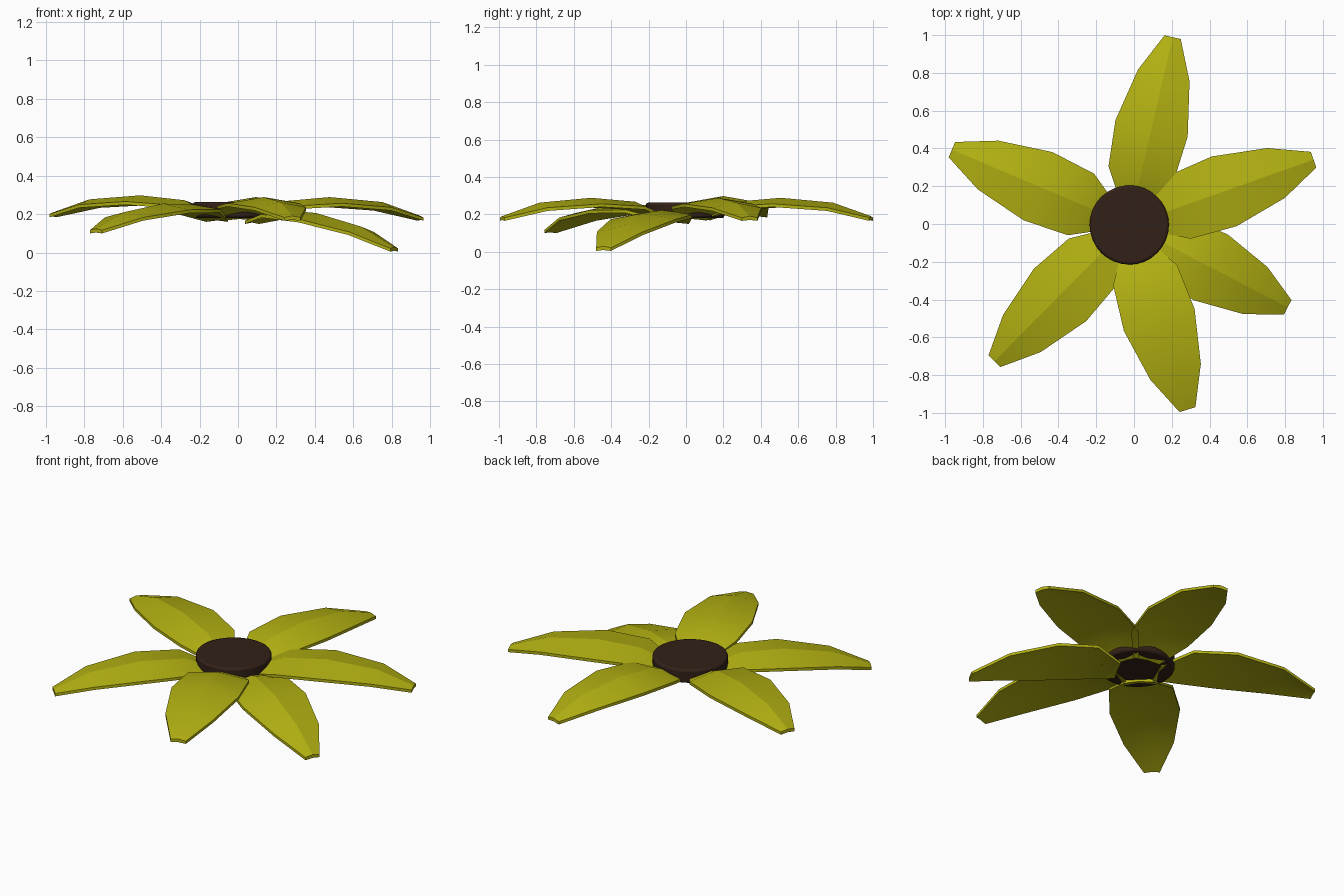
import bpy, bmesh, math

if "Cube" in bpy.data.objects:
    bpy.data.objects.remove(bpy.data.objects["Cube"])

CX, CY = -0.025, -0.005   # flower centre

def material(name, rgb):
    m = bpy.data.materials.new(name)
    m.diffuse_color = (*rgb, 1)
    m.use_nodes = True
    m.node_tree.nodes["Principled BSDF"].inputs["Base Color"].default_value = m.diffuse_color
    return m

yellow = material("petal_yellow", (0.45, 0.44, 0.006))
brown = material("seed_brown", (0.032, 0.015, 0.009))

# Petal stations: radius, half width, edge height, ridge rise
STATIONS = [(0.12, 0.08, 0.185, 0.012), (0.28, 0.177, 0.243, 0.025),
            (0.53, 0.196, 0.257, 0.032), (0.82, 0.14, 0.236, 0.027),
            (1.03, 0.044, 0.183, 0.008)]
THICK = 0.017

def petal(name, angle, tip_radius, drop):
    """Folded, arching petal; drop lowers the tip by pitching it down."""
    bm = bmesh.new()
    rings = []
    ca, sa = math.cos(math.radians(angle)), math.sin(math.radians(angle))
    for r, w, z, rise in STATIONS:
        z -= drop * r / 1.03
        r *= tip_radius / 1.03
        section = [(-w, z), (0, z + rise), (w, z),
                   (w, z - THICK), (0, z - THICK + rise * 0.6), (-w, z - THICK)]
        rings.append([bm.verts.new((CX + r * ca - s * sa, CY + r * sa + s * ca, h))
                      for s, h in section])
    for a, b in zip(rings, rings[1:]):
        for i in range(6):
            j = (i + 1) % 6
            bm.faces.new((a[i], a[j], b[j], b[i]))
    bm.faces.new(rings[0])
    bm.faces.new(rings[-1])
    bmesh.ops.recalc_face_normals(bm, faces=bm.faces)
    for f in bm.faces:
        f.smooth = True
    # Crisp ridge, rims and ends
    for a, b in zip(rings, rings[1:]):
        for i in (0, 1, 2, 3, 5):
            bm.edges.get((a[i], b[i])).smooth = False
    for ring in (rings[0], rings[-1]):
        for i in range(6):
            bm.edges.get((ring[i], ring[(i + 1) % 6])).smooth = False
    me = bpy.data.meshes.new(name)
    bm.to_mesh(me)
    bm.free()
    me.materials.append(yellow)
    bpy.context.collection.objects.link(bpy.data.objects.new(name, me))

# Six petals, the lower ones drooping
for i, (angle, radius, drop) in enumerate([
        (77, 1.02, 0.0), (19.5, 1.035, 0.0), (-27.5, 0.945, 0.161),
        (-72.5, 1.025, 0.0), (225.3, 1.015, 0.066), (157, 1.02, -0.018)]):
    petal(f"petal_{i + 1}", angle, radius, drop)

# Flower centre disc with a small rounded rim
bpy.ops.mesh.primitive_cylinder_add(vertices=32, radius=0.21, depth=0.083,
                                    location=(CX, CY, 0.2215))
disc = bpy.context.object
disc.name = "flower_centre"
disc.data.materials.append(brown)
bev = disc.modifiers.new("rim", 'BEVEL')
bev.width = 0.012
bev.segments = 2
bev.limit_method = 'ANGLE'
bpy.ops.object.shade_smooth_by_angle(angle=math.radians(35))
